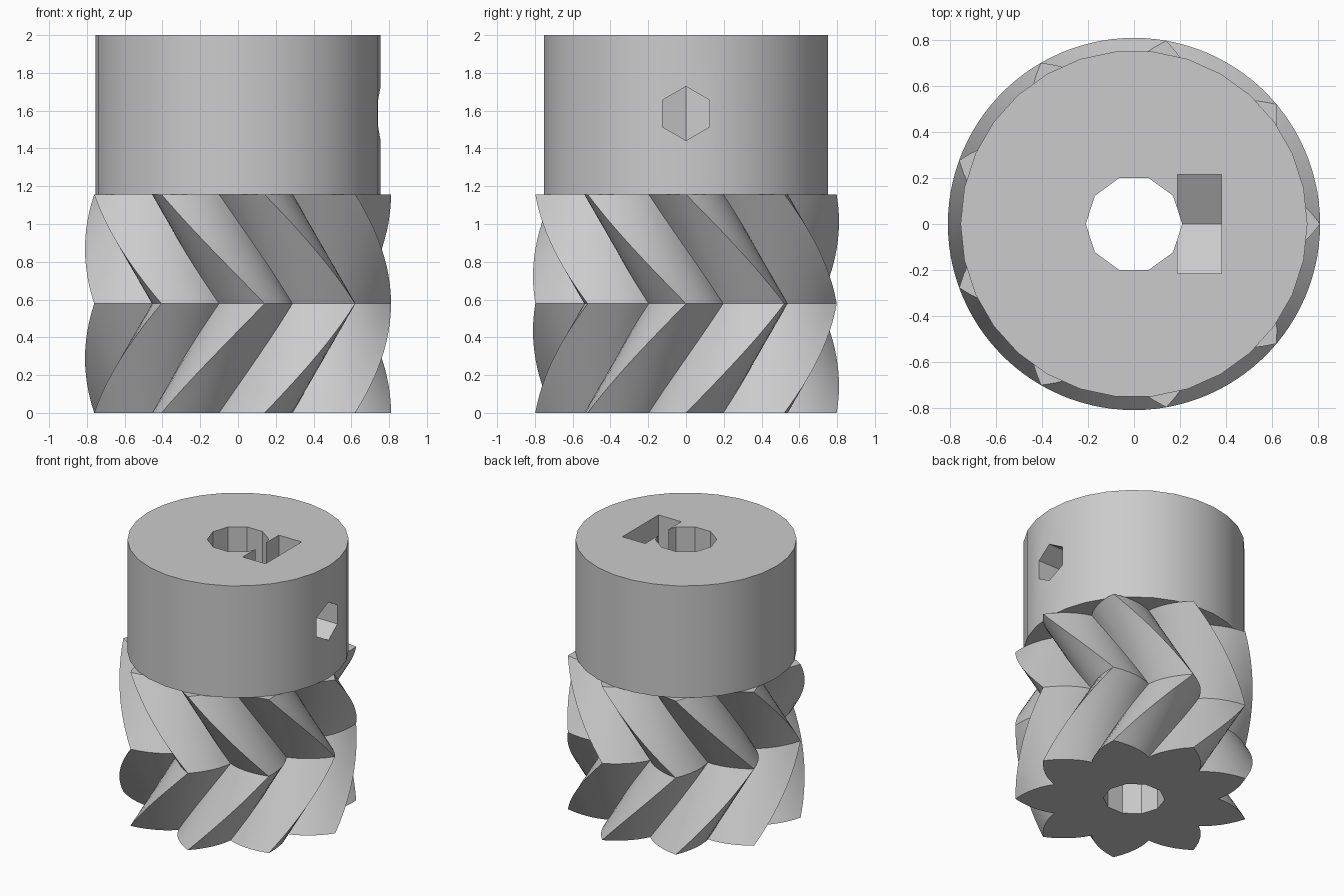
import bpy, bmesh
from math import acos, cos, pi, radians, sin, tan
from mathutils import Matrix, Vector

default_cube = bpy.data.objects.get("Cube")
if default_cube:
    bpy.data.objects.remove(default_cube, do_unlink=True)

COLOUR = (0.6, 0.6, 0.6, 1)
grey = bpy.data.materials.new("plain grey")
grey.use_nodes = True
grey.diffuse_color = COLOUR
grey.node_tree.nodes["Principled BSDF"].inputs["Base Color"].default_value = COLOUR

HEIGHT, GEAR_TOP = 2.0, 1.157
TIP, ROOT, BASE = 0.81, 0.577, 0.475
TEETH, SLICES = 9, 12
SCREW_Z = 1.585


def polar(r, a):
    return (r * cos(a), r * sin(a))


def polygon(r, n):
    return [polar(r, 2 * pi * i / n) for i in range(n)]


def loft(name, outline, layers):
    """Closed solid through copies of a flat outline, one per matrix."""
    bm = bmesh.new()
    rings = [[bm.verts.new(m @ Vector((x, y, 0))) for x, y in outline] for m in layers]
    n = len(outline)
    for low, high in zip(rings, rings[1:]):
        for i in range(n):
            j = (i + 1) % n
            bm.faces.new((low[i], low[j], high[j], high[i]))
    bm.faces.new(rings[0][::-1])
    bm.faces.new(rings[-1])
    bmesh.ops.recalc_face_normals(bm, faces=bm.faces)
    mesh = bpy.data.meshes.new(name)
    bm.to_mesh(mesh)
    bm.free()
    mesh.materials.append(grey)
    obj = bpy.data.objects.new(name, mesh)
    bpy.context.collection.objects.link(obj)
    return obj


def upright(z0, z1):
    return [Matrix.Translation((0, 0, z)) for z in (z0, z1)]


def sideways(x0, x1, z=0):
    # Outline x becomes y, outline y becomes z, depth runs along x
    turn = Matrix(((0, 0, 1, 0), (1, 0, 0, 0), (0, 1, 0, 0), (0, 0, 0, 1)))
    return [Matrix.Translation((x, 0, z)) @ turn for x in (x0, x1)]


def cut(obj, cutters):
    bpy.ops.object.select_all(action="DESELECT")
    bpy.context.view_layer.objects.active = obj
    obj.select_set(True)
    for cutter in cutters:
        mod = obj.modifiers.new("cut", "BOOLEAN")
        mod.operation, mod.solver, mod.object = "DIFFERENCE", "EXACT", cutter
        bpy.ops.object.modifier_apply(modifier=mod.name)
    bpy.ops.object.shade_smooth_by_angle(angle=radians(25))


# Pointed involute tooth outline
def involute(r):
    a = acos(BASE / r)
    return tan(a) - a


def half_angle(r):
    return pi / TEETH * (involute(TIP) - involute(r)) / (involute(TIP) - involute(ROOT))


radii = [ROOT + (TIP - ROOT) * i / 6 for i in range(7)]
outline = []
for tooth in range(TEETH):
    centre = 2 * pi * tooth / TEETH
    outline += [polar(r, centre - half_angle(r)) for r in radii]
    outline += [polar(r, centre + half_angle(r)) for r in radii[-2:0:-1]]

# Herringbone gear: twists one pitch up to the middle and back again
layers = []
for i in range(2 * SLICES + 1):
    twist = 2 * pi / TEETH * (1 - abs(i - SLICES) / SLICES)
    lift = Matrix.Translation((0, 0, GEAR_TOP * i / (2 * SLICES)))
    layers.append(lift @ Matrix.Rotation(twist, 4, "Z"))
gear = loft("herringbone_gear", outline, layers)

# Plain collar above the gear
collar = loft("collar", polygon(0.755, 30), upright(GEAR_TOP, HEIGHT))

# Shaft bore, set screw hole and drop-in nut slot
bore = loft("bore_cutter", polygon(0.21, 10), upright(-0.1, HEIGHT + 0.1))
hexagon = [(y, x) for x, y in polygon(0.143, 6)]
screw = loft("screw_cutter", hexagon, sideways(0.1, 1, SCREW_Z))
nut_r, nut_y = 0.248, 0.215
slot = [(0, SCREW_Z - nut_r), (nut_y, SCREW_Z - nut_r / 2), (nut_y, HEIGHT + 0.1),
        (-nut_y, HEIGHT + 0.1), (-nut_y, SCREW_Z - nut_r / 2)]
nut = loft("nut_cutter", slot, sideways(0.19, 0.38))

cut(gear, [bore])
cut(collar, [bore, screw, nut])
for helper in (bore, screw, nut):
    bpy.data.objects.remove(helper, do_unlink=True)
